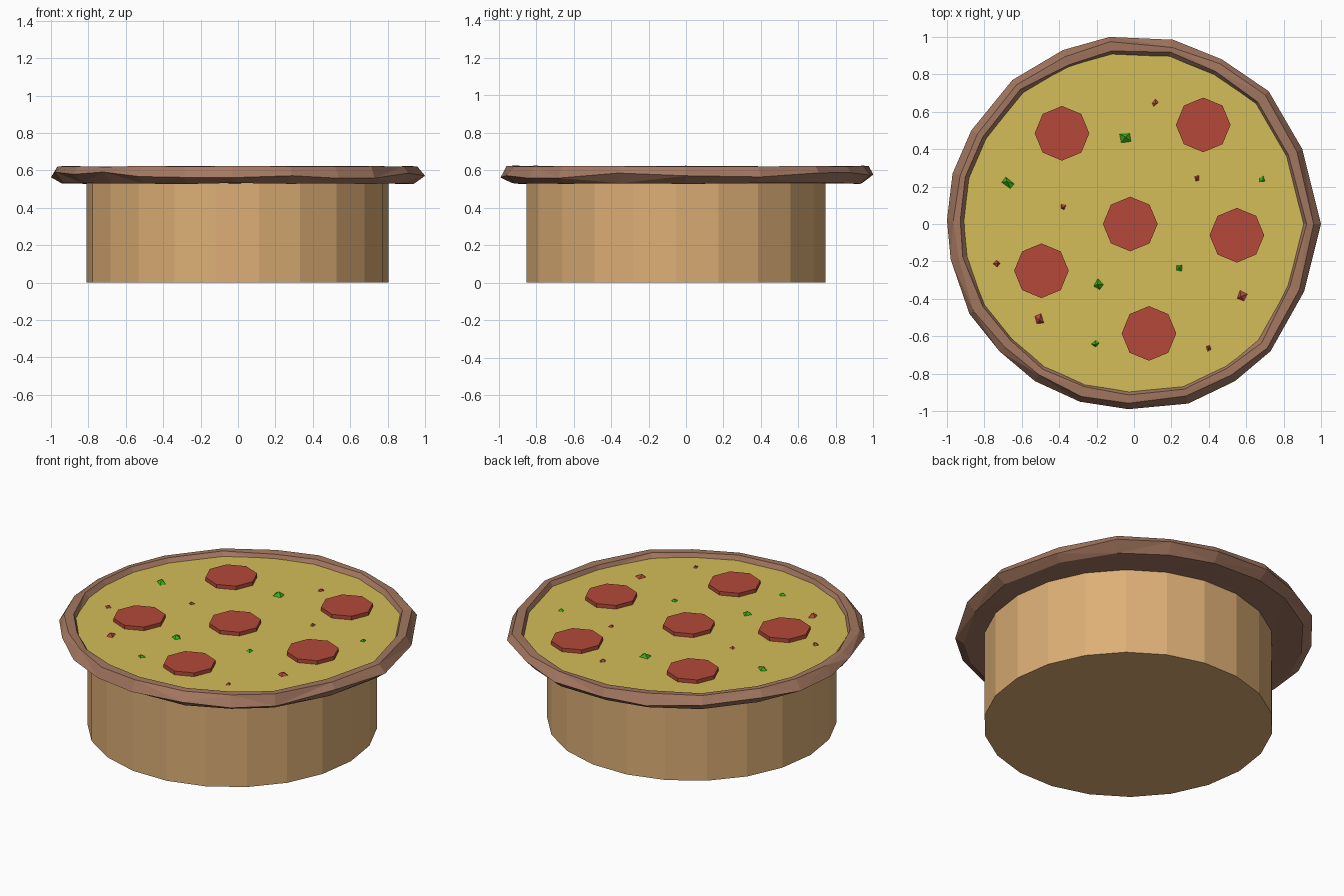
import bpy, bmesh, math, random
from mathutils import Vector

if "Cube" in bpy.data.objects:
    bpy.data.objects.remove(bpy.data.objects["Cube"])

random.seed(4)


def mat(name, r, g, b):
    lin = [((c / 255 + 0.055) / 1.055) ** 2.4 for c in (r, g, b)]
    m = bpy.data.materials.new(name)
    m.diffuse_color = (*lin, 1)
    m.use_nodes = True
    m.node_tree.nodes["Principled BSDF"].inputs["Base Color"].default_value = m.diffuse_color
    return m


TAN = mat("tan dough", 221, 175, 118)
BROWN = mat("brown crust", 163, 119, 96)
CHEESE = mat("yellow cheese", 211, 190, 88)
RED = mat("red sausage", 181, 73, 58)
GREEN = mat("green pepper", 54, 172, 20)


def finish(name, bm, material):
    bmesh.ops.recalc_face_normals(bm, faces=bm.faces)
    me = bpy.data.meshes.new(name)
    bm.to_mesh(me)
    bm.free()
    me.materials.append(material)
    ob = bpy.data.objects.new(name, me)
    bpy.context.collection.objects.link(ob)
    return ob


def prism(name, x, y, r, z0, z1, sides, material):
    bm = bmesh.new()
    bmesh.ops.create_cone(bm, cap_ends=True, segments=sides, radius1=r, radius2=r, depth=z1 - z0)
    # put a corner on the x axis
    corner = max(bm.verts, key=lambda v: v.co.x).co
    a = -math.atan2(corner.y, corner.x)
    for v in bm.verts:
        c, s = math.cos(a), math.sin(a)
        v.co = (x + v.co.x * c - v.co.y * s, y + v.co.x * s + v.co.y * c, v.co.z + (z0 + z1) / 2)
    return finish(name, bm, material)


# Round base drum
prism("base_drum", -0.003, -0.053, 0.807, 0, 0.55, 22, TAN)

# Hand-shaped crust: irregular outline swept with a faceted section
outline = [(1, 0), (.9, .4), (.72, .71), (.47, .88), (.21, .985), (-.13, 1), (-.38, .93),
           (-.65, .77), (-.87, .5), (-.97, .27), (-1, .02), (-.98, -.19), (-.88, -.48),
           (-.72, -.68), (-.53, -.84), (-.29, -.95), (-.03, -.99), (.29, -.96),
           (.54, -.84), (.73, -.68), (.91, -.36)]
section = [(.80, .53), (.945, .53), (1.0, .575), (.967, .622), (.925, .622), (.90, .585)]
bm = bmesh.new()
rings = []
for i, (x, y) in enumerate(outline):
    ring = []
    for j, (s, z) in enumerate(section):
        if j == 2:
            z += random.uniform(-.018, .018)
        elif j in (1, 3, 4):
            s += random.uniform(-.01, .01)
            z += random.uniform(-.003, .003)
        ring.append(bm.verts.new((x * s, y * s, z)))
    rings.append(ring)
n, k = len(rings), len(section)
for i in range(n):
    a, b = rings[i], rings[(i + 1) % n]
    for j in range(k - 1):
        p, q, r, t = a[j], b[j], b[j + 1], a[j + 1]
        if (i + j) % 2:
            bm.faces.new((p, q, r))
            bm.faces.new((p, r, t))
        else:
            bm.faces.new((p, q, t))
            bm.faces.new((q, r, t))
bm.faces.new([ring[0] for ring in rings])
finish("crust", bm, BROWN)

# Cheese disc filling the crust
bm = bmesh.new()
low = [bm.verts.new((x * .915, y * .915, .56)) for x, y in outline]
top = [bm.verts.new((x * .915, y * .915, .597)) for x, y in outline]
bm.faces.new(top)
bm.faces.new(low)
for i in range(n):
    j = (i + 1) % n
    bm.faces.new((low[i], low[j], top[j], top[i]))
finish("cheese", bm, CHEESE)

# Octagonal sausage slices
for i, (x, y) in enumerate([(-.385, .485), (.37, .53), (-.02, 0), (.55, -.06),
                            (-.495, -.25), (.08, -.585)]):
    prism(f"sausage_slice_{i + 1}", x, y, .146, .585, .62, 8, RED)


# Small chopped bits: uneven little pyramids
def bit(name, x, y, r, material):
    bm = bmesh.new()
    turn = random.uniform(0, math.tau)
    base = []
    for i in range(4):
        a = turn + i * math.tau / 4 + random.uniform(-.3, .3)
        d = r * random.uniform(.75, 1.15)
        base.append(bm.verts.new((x + d * math.cos(a), y + d * math.sin(a), .59)))
    tip = bm.verts.new((x + random.uniform(-.3, .3) * r, y + random.uniform(-.3, .3) * r, .592 + r * .6))
    bm.faces.new(base)
    for i in range(4):
        bm.faces.new((base[i], base[(i + 1) % 4], tip))
    finish(name, bm, material)


for i, (x, y, r) in enumerate([(-.05, .46, .045), (-.67, .215, .042), (.68, .24, .03),
                               (.245, -.24, .03), (-.185, -.32, .042), (-.205, -.64, .032)]):
    bit(f"pepper_bit_{i + 1}", x, y, r, GREEN)
for i, (x, y, r) in enumerate([(.11, .65, .03), (.34, .245, .03), (-.38, .095, .029),
                               (-.735, -.21, .03), (-.51, -.505, .042), (.58, -.385, .04),
                               (.395, -.665, .029)]):
    bit(f"sausage_bit_{i + 1}", x, y, r, RED)
